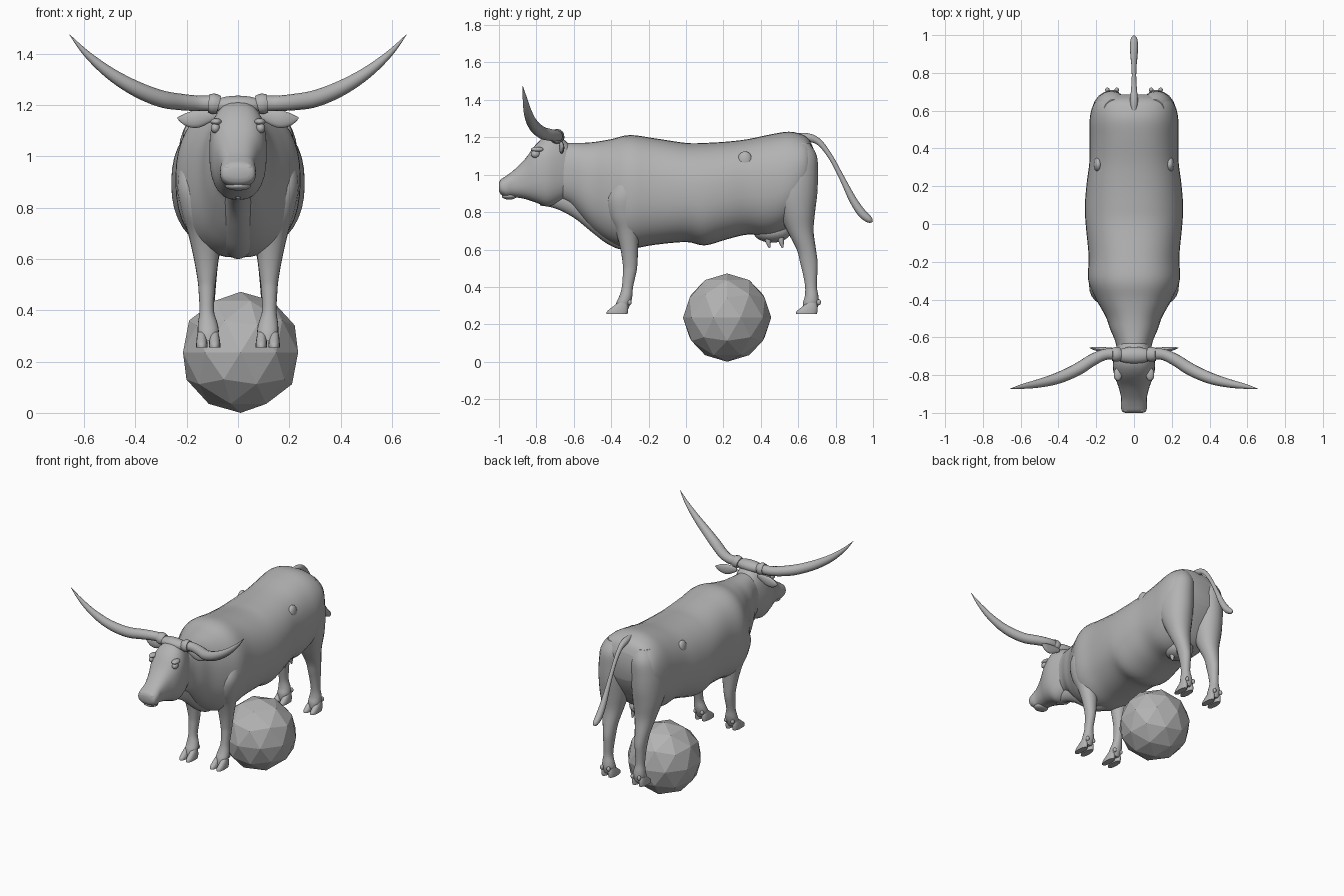
import bpy, bmesh, math
from mathutils import Vector

cube = bpy.data.objects.get("Cube")
if cube:
    bpy.data.objects.remove(cube, do_unlink=True)

GREY = (0.45, 0.45, 0.45, 1)
mat = bpy.data.materials.new("plain grey")
mat.use_nodes = True
mat.diffuse_color = GREY
mat.node_tree.nodes["Principled BSDF"].inputs["Base Color"].default_value = GREY


def finish(name, bm, mirror=False, smooth=True):
    bmesh.ops.recalc_face_normals(bm, faces=bm.faces)
    me = bpy.data.meshes.new(name)
    bm.to_mesh(me)
    bm.free()
    me.materials.append(mat)
    if smooth:
        me.shade_smooth()
        me.set_sharp_from_angle(angle=math.radians(50))
    ob = bpy.data.objects.new(name, me)
    bpy.context.collection.objects.link(ob)
    if mirror:
        ob.modifiers.new("Mirror", "MIRROR").use_clip = False
    return ob


def ease(rows, steps=4):
    """Catmull-Rom interpolation through rows of numbers."""
    out = []
    for i in range(len(rows) - 1):
        a, b = rows[max(i - 1, 0)], rows[i]
        c, d = rows[i + 1], rows[min(i + 2, len(rows) - 1)]
        for k in range(steps):
            t = k / steps
            out.append([0.5 * (2*q + (r-p)*t + (2*p-5*q+4*r-s)*t*t + (3*q-p-3*r+s)*t**3)
                        for p, q, r, s in zip(a, b, c, d)])
    out.append(list(rows[-1]))
    return out


def skin(bm, rings):
    """Join rings of points with quads and cap both ends."""
    vs = [[bm.verts.new(p) for p in ring] for ring in rings]
    n = len(vs[0])
    for a, b in zip(vs, vs[1:]):
        for i in range(n):
            bm.faces.new((a[i], a[(i+1) % n], b[(i+1) % n], b[i]))
    bm.faces.new(vs[0])
    bm.faces.new(vs[-1])


def loft(name, rows, axis="y", power=2.3, sides=28, mirror=False, steps=4):
    """Rows: position on the axis, then low/high on the other axis, then x low/high."""
    rings = []
    for pos, lo, hi, x0, x1 in ease(rows, steps):
        ring = []
        for i in range(sides):
            t = math.tau * i / sides
            c, s = [math.copysign(abs(f) ** (2 / power), f) for f in (math.cos(t), math.sin(t))]
            x, w = (x0+x1)/2 + c*(x1-x0)/2, (lo+hi)/2 + s*(hi-lo)/2
            ring.append((x, pos, w) if axis == "y" else (x, w, pos))
        rings.append(ring)
    bm = bmesh.new()
    skin(bm, rings)
    return finish(name, bm, mirror)


def tube(name, rows, ref, flat=1, sides=14, mirror=False):
    """Rows: x, y, z, radius along a path."""
    rows = ease(rows, 5)
    pts = [Vector(r[:3]) for r in rows]
    rings = []
    for i, p in enumerate(pts):
        d = (pts[min(i+1, len(pts)-1)] - pts[max(i-1, 0)]).normalized()
        u = d.cross(Vector(ref)).normalized()
        v = u.cross(d)
        r = max(rows[i][3], 0.001)
        rings.append([p + u*r*math.cos(math.tau*k/sides) + v*r*flat*math.sin(math.tau*k/sides)
                      for k in range(sides)])
    bm = bmesh.new()
    skin(bm, rings)
    return finish(name, bm, mirror)


def blob(name, loc, size, mirror=False):
    bm = bmesh.new()
    bmesh.ops.create_uvsphere(bm, u_segments=20, v_segments=12, radius=1)
    for v in bm.verts:
        v.co = Vector([c*s + l for c, s, l in zip(v.co, size, loc)])
    return finish(name, bm, mirror)


def centred(rows):
    return [(y, lo, hi, -w, w) for y, lo, hi, w in rows]


# Trunk, from neck to rump
loft("body", centred([
    (-.69, .87, 1.17, .085), (-.62, .84, 1.17, .1), (-.56, .775, 1.17, .125),
    (-.49, .70, 1.175, .15), (-.4, .635, 1.19, .2), (-.3, .605, 1.212, .242),
    (-.17, .625, 1.195, .24), (0, .64, 1.17, .256), (.1, .622, 1.17, .26),
    (.22, .655, 1.177, .25), (.33, .68, 1.19, .236), (.45, .675, 1.215, .235),
    (.55, .72, 1.23, .235), (.62, .82, 1.215, .22), (.66, .89, 1.185, .19),
    (.685, .95, 1.13, .13)]), sides=40)

# Brisket and dewlap
loft("dewlap", centred([
    (-.78, .835, .90, .015), (-.7, .82, .92, .04), (-.6, .77, .92, .05),
    (-.5, .69, .85, .06), (-.42, .63, .8, .07), (-.34, .6, .75, .06),
    (-.26, .62, .7, .03)]), power=2)

# Head
loft("head", centred([
    (-.62, .89, 1.16, .08), (-.68, .85, 1.205, .1), (-.74, .83, 1.21, .112),
    (-.8, .85, 1.165, .105), (-.86, .87, 1.085, .083), (-.92, .88, 1.025, .068),
    (-.96, .88, .995, .07), (-.99, .895, .975, .064), (-1.0, .915, .955, .045)]),
    power=2.5)
blob("poll", (0, -.695, 1.2), (.105, .045, .037))
blob("eye", (.088, -.805, 1.11), (.018, .024, .02), True)
blob("brow", (.085, -.795, 1.135), (.022, .035, .014), True)
blob("nostril_rim", (.037, -.982, .955), (.022, .016, .018), True)
blob("lower_lip", (0, -.945, .885), (.05, .04, .018))
tube("ear", [(.08, -.665, 1.165, .012), (.12, -.665, 1.155, .026), (.165, -.665, 1.145, .034),
             (.205, -.66, 1.145, .024), (.236, -.655, 1.15, .003)], (0, 1, 0), .4, mirror=True)

# Horns sweep out, forward and up
tube("horn_collar", [(.075, -.69, 1.2, .036), (.095, -.69, 1.205, .04), (.115, -.69, 1.207, .035)],
     (0, 1, 0), mirror=True)
tube("horn", [(.08, -.69, 1.207, .031), (.15, -.69, 1.207, .03), (.22, -.72, 1.212, .032),
              (.3, -.77, 1.225, .033), (.4, -.815, 1.265, .03), (.5, -.843, 1.325, .023),
              (.59, -.86, 1.4, .013), (.657, -.873, 1.475, .001)], (0, 1, 0), mirror=True)

# Front legs
loft("front_leg", [
    (.98, -.36, -.26, .13, .225), (.88, -.42, -.23, .09, .238), (.78, -.415, -.235, .07, .22),
    (.7, -.378, -.25, .068, .195), (.6, -.35, -.256, .076, .172), (.52, -.338, -.26, .086, .158),
    (.48, -.337, -.265, .09, .154), (.4, -.343, -.283, .094, .15), (.35, -.357, -.287, .08, .156),
    (.315, -.373, -.295, .075, .157), (.28, -.38, -.31, .085, .15)],
    "z", 2.1, 20, True)

# Hind legs with heavy thighs
loft("hind_leg", [
    (1.17, .53, .66, .05, .16), (1.1, .46, .7, .025, .205), (1.0, .43, .705, .02, .225),
    (.9, .43, .702, .022, .228), (.8, .49, .69, .035, .215), (.7, .54, .682, .055, .19),
    (.6, .592, .695, .075, .168), (.53, .61, .704, .083, .157), (.47, .625, .702, .088, .152),
    (.4, .637, .7, .092, .15), (.35, .635, .708, .08, .156), (.315, .625, .71, .075, .157),
    (.28, .625, .7, .085, .15)],
    "z", 2.1, 20, True)

# Cloven hooves and dewclaws
for end, y in (("front", -.425), ("hind", .588)):
    for side, x in (("inner", .069), ("outer", .119)):
        loft(f"{end}_{side}_hoof", [
            (.255, y, y + .112, x, x + .044), (.27, y + .004, y + .115, x, x + .044),
            (.292, y + .03, y + .115, x + .003, x + .042),
            (.315, y + .06, y + .11, x + .008, x + .038)], "z", 2.3, 16, True)
        blob(f"{end}_{side}_dewclaw", (x + .022, y + .122, .318), (.012, .012, .016), True)

# Hip bones
blob("hip_bone", (.19, .315, 1.075), (.024, .04, .05), True)

# Udder and teats
blob("udder", (0, .46, .695), (.085, .1, .058))
for label, y in (("front", .435), ("rear", .505)):
    tube(label + "_teat", [(.04, y, .67, .018), (.043, y + .005, .64, .014),
                           (.045, y + .012, .61, .005)], (0, 1, 0), mirror=True)

# Tail with a tuft
tube("tail", [(0, .58, 1.21, .012), (0, .65, 1.2, .022), (0, .71, 1.175, .017),
              (0, .77, 1.1, .013), (0, .83, .99, .014), (0, .89, .87, .02),
              (0, .94, .795, .023), (0, .98, .76, .018), (0, .997, .748, .004)], (1, 0, 0), .95)

# Faceted ball
bm = bmesh.new()
bmesh.ops.create_icosphere(bm, subdivisions=2, radius=.236)
bmesh.ops.translate(bm, verts=bm.verts, vec=(.01, .22, .238))
ball = finish("ball", bm, smooth=False)
ball.data.shade_flat()
low = min(v.co.z for v in ball.data.vertices)
for v in ball.data.vertices:
    v.co.z -= low
